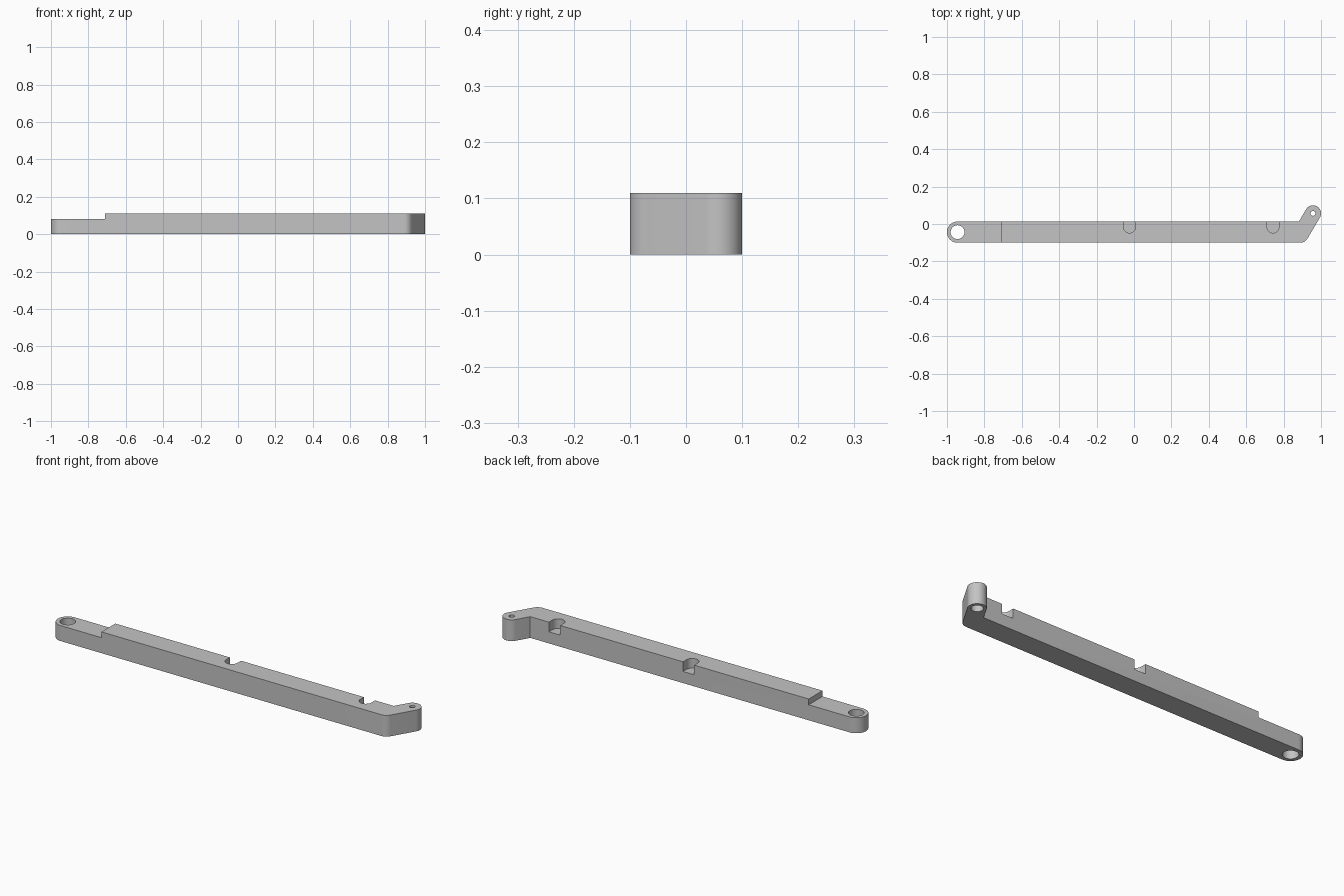
import bpy, bmesh
from math import cos, sin, pi, radians

cube = bpy.data.objects.get("Cube")
if cube:
    bpy.data.objects.remove(cube, do_unlink=True)

grey = bpy.data.materials.new("plain grey")
grey.use_nodes = True
colour = (0.55, 0.55, 0.55, 1)
grey.diffuse_color = colour
grey.node_tree.nodes["Principled BSDF"].inputs["Base Color"].default_value = colour


def arc(cx, cy, r, start, end, steps):
    """Points along an arc, angles in degrees."""
    angles = [radians(start + (end - start) * i / steps) for i in range(steps + 1)]
    return [(cx + r * cos(a), cy + r * sin(a)) for a in angles]


def circle(cx, cy, r):
    return arc(cx, cy, r, 0, 360, 48)[:-1]


def prism(name, outline, low, high):
    """Upright solid from a counter-clockwise outline."""
    bm = bmesh.new()
    face = bm.faces.new([bm.verts.new((x, y, low)) for x, y in outline])
    top = bmesh.ops.extrude_face_region(bm, geom=[face])["geom"]
    for v in top:
        if isinstance(v, bmesh.types.BMVert):
            v.co.z = high
    bmesh.ops.recalc_face_normals(bm, faces=bm.faces)
    mesh = bpy.data.meshes.new(name)
    bm.to_mesh(mesh)
    bm.free()
    mesh.materials.append(grey)
    obj = bpy.data.objects.new(name, mesh)
    bpy.context.collection.objects.link(obj)
    return obj


HEIGHT = 0.11
EYE = (-0.9435, -0.0435)
TIP = (0.957, 0.057)

# Bar with a rounded eye end and a short angled arm
outline = arc(*EYE, 0.0565, 90, 270, 32)
outline += arc(0.89, -0.057, 0.043, -90, -30, 14)
outline += arc(*TIP, 0.043, -30, 150, 32)
outline.append((0.882, 0.013))
bar = prism("lever_bar", outline, 0, HEIGHT)

# Lowered eye end, through holes and the wider bore under the arm tip
cutters = [
    prism("step_cutter", [(-1.2, -0.3), (-0.711, -0.3), (-0.711, 0.3), (-1.2, 0.3)], 0.08, 0.3),
    prism("eye_hole_cutter", circle(*EYE, 0.037), -0.1, 0.3),
    prism("pin_hole_cutter", circle(*TIP, 0.013), -0.1, 0.3),
    prism("pin_bore_cutter", circle(*TIP, 0.028), -0.1, 0.08),
]

# Round-ended notches in the back edge
for x in (-0.024, 0.743):
    notch = arc(x, -0.016, 0.032, 180, 360, 24) + [(x + 0.032, 0.1), (x - 0.032, 0.1)]
    cutters.append(prism("notch_cutter", notch, 0.06, 0.3))

bpy.ops.object.select_all(action="DESELECT")
bar.select_set(True)
bpy.context.view_layer.objects.active = bar
for cutter in cutters:
    cut = bar.modifiers.new(cutter.name, "BOOLEAN")
    cut.operation = "DIFFERENCE"
    cut.solver = "EXACT"
    cut.object = cutter
    bpy.ops.object.modifier_apply(modifier=cut.name)
    bpy.data.objects.remove(cutter, do_unlink=True)

bpy.ops.object.shade_smooth_by_angle(angle=radians(25))
